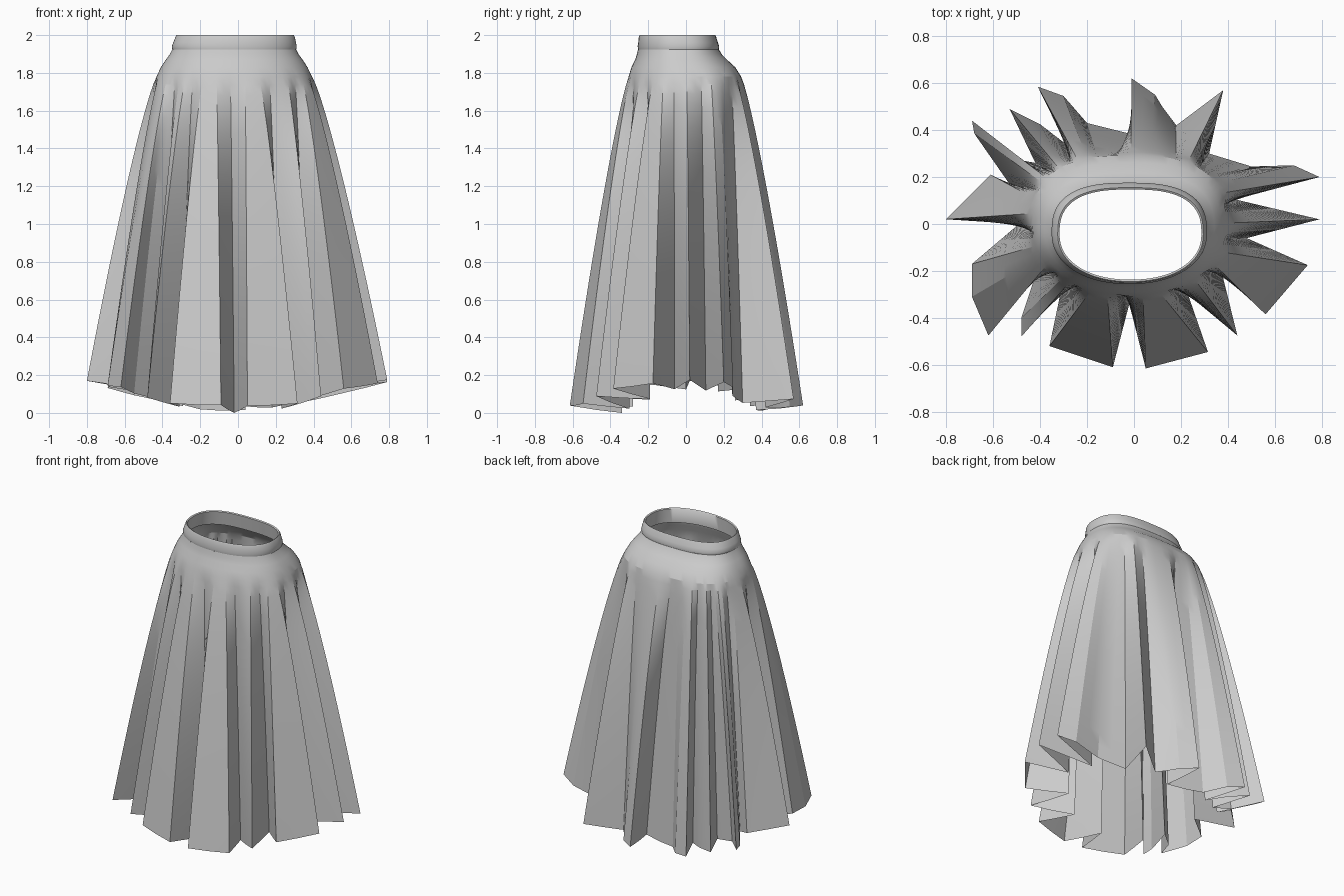
import bpy, bmesh, math

if "Cube" in bpy.data.objects:
    bpy.data.objects.remove(bpy.data.objects["Cube"])

# Hem outline seen from above, counter-clockwise: peaks and valleys of the pleats
HEM = [(.79, .02), (.43, .105), (.79, .20), (.68, .25), (.50, .245), (.32, .30),
       (.38, .57), (.18, .42), (.12, .50), (.09, .55), (-.01, .62), (.04, .37),
       (-.20, .43), (-.30, .545), (-.41, .585), (-.29, .34), (-.40, .425),
       (-.53, .49), (-.42, .26), (-.55, .285), (-.69, .44), (-.68, .385),
       (-.53, .17), (-.61, .21), (-.80, .02), (-.49, 0), (-.69, -.17),
       (-.69, -.31), (-.62, -.475), (-.55, -.32), (-.41, -.19), (-.48, -.40),
       (-.48, -.48), (-.31, -.28), (-.36, -.52), (-.09, -.61), (-.02, -.34),
       (.05, -.615), (.315, -.545), (.23, -.30), (.35, -.40), (.44, -.475),
       (.37, -.19), (.56, -.385), (.74, -.175), (.48, -.06)]

# Upper rings: z, centre x, radius x, centre y, radius y
YOKE = [(1.925, -.02, .328, -.04, .214), (1.90, -.02, .340, -.036, .224),
        (1.87, -.02, .362, -.026, .243), (1.83, -.02, .388, -.014, .275),
        (1.78, -.02, .412, -.006, .298)]
BAND = [(1.90, -.02, .315, -.04, .20), (1.995, -.015, .302, -.045, .192),
        (2.0, -.015, .310, -.045, .20), (1.99, -.015, .316, -.045, .205),
        (1.96, -.018, .325, -.042, .211), (1.94, -.02, .331, -.04, .216),
        (1.925, -.02, .328, -.04, .214)]


def ring_point(ring, a):
    # Rounded oval, flatter at the back than at the front
    z, cx, rx, cy, ry = ring
    c, s = math.cos(a), math.sin(a)
    e = 2 / 2.7 if s > 0 else 2 / 2.15
    return (cx + rx * math.copysign(abs(c) ** e, c),
            cy + ry * math.copysign(abs(s) ** e, s), z)


def loft(name, rows, angle):
    bm = bmesh.new()
    grid = [[bm.verts.new(p) for p in row] for row in rows]
    for r0, r1 in zip(grid, grid[1:]):
        n = len(r0)
        for i in range(n):
            j = (i + 1) % n
            bm.faces.new((r0[i], r1[i], r1[j], r0[j]))
    me = bpy.data.meshes.new(name)
    bm.to_mesh(me)
    bm.free()
    ob = bpy.data.objects.new(name, me)
    bpy.context.collection.objects.link(ob)
    bpy.ops.object.select_all(action='DESELECT')
    bpy.context.view_layer.objects.active = ob
    ob.select_set(True)
    bpy.ops.object.shade_smooth_by_angle(angle=math.radians(angle))
    return ob


# Hip angle of every pleat line, smoothed so the lines fan out in order
n = len(HEM)
ang = []
for x, y in HEM:
    a = math.atan2(y / .30, x / .41)
    while ang and a < ang[-1] - math.pi:
        a += 2 * math.pi
    ang.append(a)
for _ in range(2):
    ang = [sum(ang[(i + k) % n] + 2 * math.pi * ((i + k) // n)
               for k in range(-2, 3)) / 5 for i in range(n)]

# Split each pleat face in two
hem, fan = [], []
for i in range(n):
    (x0, y0), (x1, y1) = HEM[i], HEM[(i + 1) % n]
    a0, a1 = ang[i], ang[(i + 1) % n] + (2 * math.pi if i == n - 1 else 0)
    for f in (0, .5):
        hem.append((x0 + (x1 - x0) * f, y0 + (y1 - y0) * f))
        fan.append(a0 + (a1 - a0) * f)

# Skirt: smooth yoke, then pleats running down to the hem
rows = [[ring_point(r, a) for a in fan] for r in YOKE]
hip = rows[-1]
STEPS = 22
for k in range(1, STEPS + 1):
    t = (k / STEPS) ** 1.2
    f = t ** .82
    row = []
    for (hx, hy, hz), (x, y), a in zip(hip, hem, fan):
        d = math.hypot(x - hx, y - hy)
        foot = max(0, .125 * math.cos(a) ** 2 + .15 * d - .01)
        row.append((hx + (x - hx) * f, hy + (y - hy) * f, hz + (foot - hz) * t))
    rows.append(row)
loft("pleated_skirt", rows, 18)

# Waistband with a turned-in rim
circle = [2 * math.pi * i / 72 for i in range(72)]
loft("waistband", [[ring_point(r, a) for a in circle] for r in BAND], 60)
